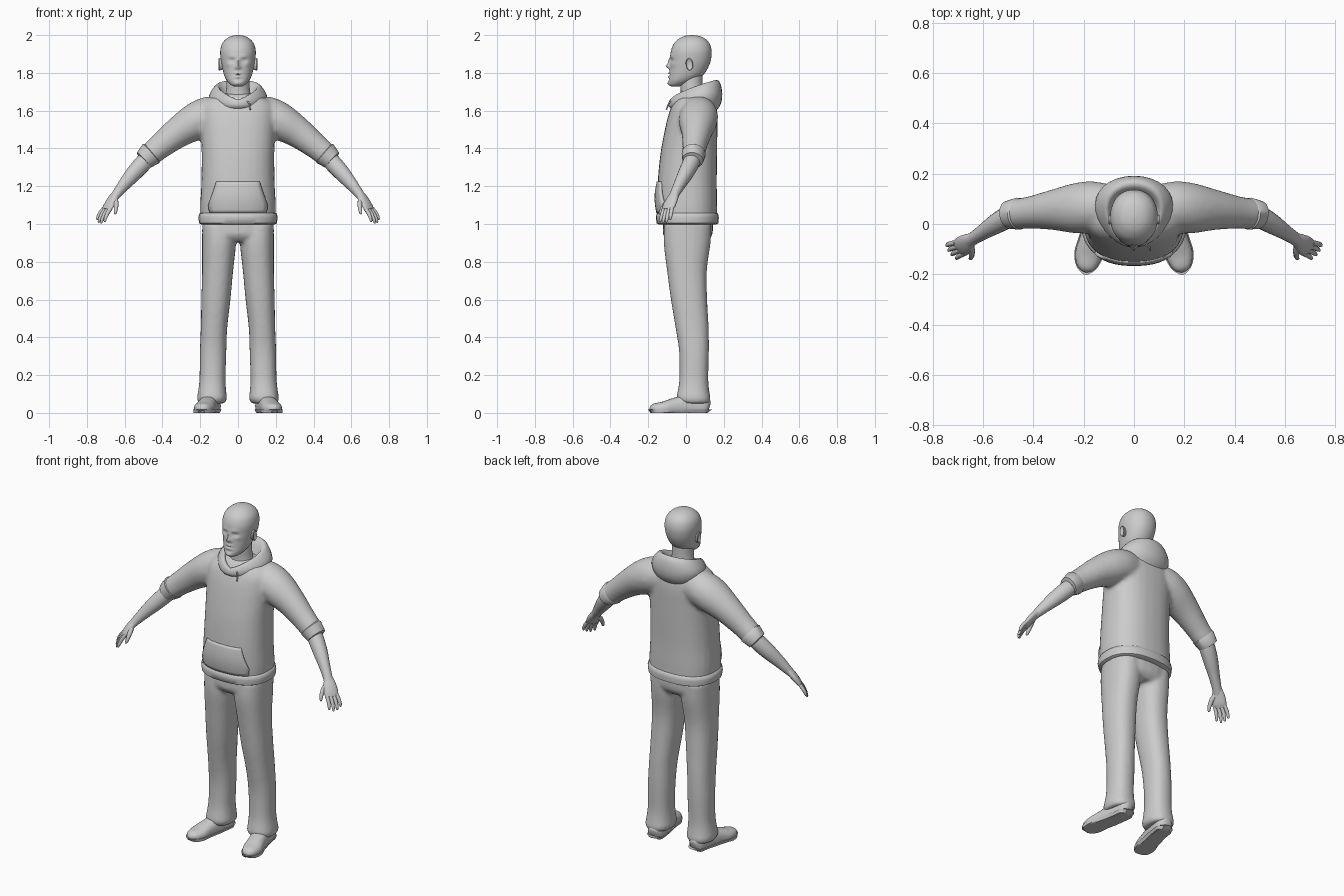
import bpy, bmesh, math
from mathutils import Vector

if "Cube" in bpy.data.objects:
    bpy.data.objects.remove(bpy.data.objects["Cube"], do_unlink=True)

grey = bpy.data.materials.new("plain grey")
grey.use_nodes = True
COLOUR = (0.6, 0.6, 0.6, 1)
grey.diffuse_color = COLOUR
grey.node_tree.nodes["Principled BSDF"].inputs["Base Color"].default_value = COLOUR


def refine(rows, steps=4):
    """Catmull-Rom interpolation between rows of numbers."""
    out, last = [], len(rows) - 1
    for i in range(last):
        a, b, c, d = (rows[min(max(k, 0), last)] for k in (i - 1, i, i + 1, i + 2))
        for s in range(steps):
            t = s / steps
            out.append([q + t / 2 * (r - p + t * (2 * p - 5 * q + 4 * r - w + t * (3 * (q - r) + w - p)))
                        for p, q, r, w in zip(a, b, c, d)])
    return out + [list(rows[-1])]


def skin(bm, rings):
    """Join rings of points into a capped skin."""
    loops = [[bm.verts.new(p) for p in ring] for ring in rings]
    n = len(loops[0])
    for a, b in zip(loops, loops[1:]):
        for i in range(n):
            j = (i + 1) % n
            bm.faces.new((a[i], a[j], b[j], b[i]))
    bm.faces.new(loops[0][::-1])
    bm.faces.new(loops[-1])


def oval(centre, u, v, n=28, power=2.0):
    pts = []
    for i in range(n):
        a = 2 * math.pi * i / n
        c, s = math.cos(a), math.sin(a)
        pts.append(centre + u * math.copysign(abs(c) ** (2 / power), c)
                   + v * math.copysign(abs(s) ** (2 / power), s))
    return pts


def column(rows, x=0, n=28, power=2.0):
    """Level rings from rows of height, half width, front y, back y."""
    return [oval(Vector((x, (f + b) / 2, z)), Vector((w, 0, 0)), Vector((0, (b - f) / 2, 0)), n, power)
            for z, w, f, b in rows]


def tube(rows, n=20, power=2.0):
    """Rings square to a path; rows of x, y, z, level radius, upright radius."""
    pts = [Vector(r[:3]) for r in rows]
    rings = []
    for i, r in enumerate(rows):
        t = (pts[min(i + 1, len(pts) - 1)] - pts[max(i - 1, 0)]).normalized()
        u = t.cross(Vector((0, 0, 1))).normalized()
        rings.append(oval(pts[i], u * r[3], u.cross(t) * r[4], n, power))
    return rings


def flip(rings):
    return [[Vector((-p.x, p.y, p.z)) for p in ring] for ring in rings]


def build(name, parts, both=False, voxel=0, relax=0, angle=50):
    bm = bmesh.new()
    for rings in parts:
        skin(bm, rings)
        if both:
            skin(bm, flip(rings))
    bmesh.ops.recalc_face_normals(bm, faces=bm.faces)
    return finish(name, bm, voxel, relax, angle)


def finish(name, bm, voxel=0, relax=0, angle=50):
    mesh = bpy.data.meshes.new(name)
    bm.to_mesh(mesh)
    bm.free()
    mesh.materials.append(grey)
    obj = bpy.data.objects.new(name, mesh)
    bpy.context.collection.objects.link(obj)
    if voxel:
        fuse = obj.modifiers.new("fuse", 'REMESH')
        fuse.mode, fuse.voxel_size, fuse.use_smooth_shade = 'VOXEL', voxel, True
        soft = obj.modifiers.new("soften", 'SMOOTH')
        soft.factor, soft.iterations = 0.5, relax
    else:
        bpy.ops.object.select_all(action='DESELECT')
        obj.select_set(True)
        bpy.context.view_layer.objects.active = obj
        bpy.ops.object.shade_smooth_by_angle(angle=math.radians(angle))
    return obj


# Hooded top: torso and sleeves fused
torso = refine([(1.02, .198, -.15, .165), (1.1, .2, -.152, .165), (1.22, .194, -.15, .163),
                (1.36, .192, -.137, .165), (1.47, .196, -.118, .166), (1.56, .2, -.098, .166),
                (1.62, .195, -.078, .158), (1.66, .16, -.055, .138), (1.69, .09, -.03, .1)])
sleeve = refine([(.1, .07, 1.585, .09, .095), (.165, .068, 1.57, .102, .102), (.235, .062, 1.536, .1, .098),
                 (.32, .056, 1.483, .081, .082), (.41, .046, 1.413, .065, .068),
                 (.46, .041, 1.372, .061, .063), (.485, .04, 1.35, .055, .056)])
arm_rings = tube(sleeve)
build("hooded_top", [column(torso, power=2.4), arm_rings, flip(arm_rings)], voxel=.012, relax=5)

# Waist hem and sleeve cuffs
build("waist_hem", [column([(.998, .196, -.145, .16), (1.004, .206, -.155, .171), (1.035, .21, -.16, .174),
                            (1.055, .205, -.156, .17), (1.06, .195, -.148, .162)], power=2.4)])
build("sleeve_cuffs", [tube([(.452, .041, 1.38, .055, .058), (.46, .041, 1.373, .064, .067),
                             (.5, .036, 1.338, .056, .054), (.508, .033, 1.331, .052, .049),
                             (.5, .036, 1.338, .04, .04)])], both=True)

# Front pocket that follows the belly
def belly(x, z):
    lo, hi = next((p for p in zip(torso, torso[1:]) if p[1][0] >= z))
    k = (z - lo[0]) / (hi[0] - lo[0])
    w, f, b = (lo[i] + k * (hi[i] - lo[i]) for i in (1, 2, 3))
    return (f + b) / 2 - (b - f) / 2 * (1 - abs(x / w) ** 2.4) ** (1 / 2.4)

bm = bmesh.new()
grid = []
for z, half in ((1.058, .15), (1.075, .155), (1.1, .158), (1.13, .148), (1.17, .133), (1.21, .12), (1.225, .115)):
    row = []
    for i in range(13):
        x = half * (i / 6 - 1)
        puff = .004 + .011 * math.sin(math.pi * (z - 1.05) / .18)
        row.append(bm.verts.new((x, belly(x, z) - puff, z)))
    grid.append(row)
for a, b in zip(grid, grid[1:]):
    for i in range(12):
        bm.faces.new((a[i], a[i + 1], b[i + 1], b[i]))
pocket = finish("front_pocket", bm)
thick = pocket.modifiers.new("thickness", 'SOLIDIFY')
thick.thickness, thick.offset = .014, -1

# Hood lying round the neck, low in front and high behind
hood = []
for yf, zf, yb, zb, w in refine([(-.065, 1.6, .14, 1.575, .115), (-.092, 1.622, .182, 1.63, .143),
                                 (-.092, 1.645, .192, 1.69, .152), (-.082, 1.658, .178, 1.752, .122),
                                 (-.066, 1.652, .145, 1.755, .1), (-.045, 1.63, .1, 1.67, .075)], 3):
    ring = []
    for i in range(32):
        a = 2 * math.pi * i / 32
        t = (1 - math.cos(a)) / 2
        ring.append(Vector((w * math.sin(a) * (1 - .18 * math.cos(a)), yf + (yb - yf) * t, zf + (zb - zf) * t ** .6)))
    hood.append(ring)
build("hood", [hood], angle=60)
build("draw_cord", [tube([(.05, -.082, 1.65, .004, .004), (.062, -.093, 1.635, .004, .004),
                          (.064, -.104, 1.605, .004, .004)], 8)])

# Trousers: hips and legs fused
hips = refine([(1.04, .18, -.12, .14), (.99, .188, -.122, .143), (.94, .186, -.12, .138), (.905, .15, -.09, .11)])
leg = []
for z, x, w, f, b in refine([(1.0, .1, .09, -.115, .135), (.9, .1, .09, -.118, .13), (.75, .108, .082, -.1, .11),
                             (.6, .117, .077, -.08, .112), (.45, .127, .07, -.055, .12), (.32, .132, .07, -.036, .121),
                             (.18, .135, .069, -.035, .118), (.11, .137, .075, -.045, .124),
                             (.075, .138, .079, -.05, .13), (.05, .139, .068, -.035, .125)]):
    leg += column([(z, w, f, b)], x, power=2.3)
build("trousers", [column(hips, power=2.4), leg, flip(leg)], voxel=.011, relax=3)

# Shoes with flat soles
foot = refine([(.133, .122, .03, .02, .025), (.136, .1, .035, .045, .055), (.146, .03, .035, .048, .068),
               (.166, -.06, .03, .05, .05), (.18, -.12, .022, .054, .038),
               (.19, -.17, .018, .038, .03), (.194, -.189, .014, .012, .012)])
shoe = tube(foot, power=2.4)
sole = tube([(x, y, z, w + .004, .05) for x, y, z, w, h in foot], power=2.6)
for rings, top in ((shoe, 1), (sole, .018)):
    for ring in rings:
        for p in ring:
            p.z = min(max(p.z, 0), top)
build("shoes", [shoe], both=True)
build("shoe_soles", [sole], both=True, angle=40)

# Forearms and hands
build("forearms", [tube(refine([(.46, .045, 1.37, .042, .042), (.5, .028, 1.325, .044, .046),
                                (.55, .0, 1.27, .04, .043), (.6, -.032, 1.212, .031, .034),
                                (.64, -.058, 1.162, .026, .025), (.66, -.073, 1.135, .028, .02)]))], both=True)
palm = tube(refine([(.642, -.056, 1.165, .022, .02), (.665, -.074, 1.13, .036, .02),
                    (.685, -.09, 1.095, .04, .017), (.697, -.1, 1.075, .036, .01)], 3), 16)
hand_parts = [palm]
across = Vector((-.66, -.75, 0))
for k, length in zip((-1.5, -.5, .5, 1.5), (.78, .95, 1, .9)):
    base = Vector((.691, -.095, 1.085)) + across * .0185 * k
    reach = Vector((.042, -.02, -.082)) * length + across * .004 * k
    finger = []
    for t, r in ((0, .0105), (.4, .0105), (.75, .009), (.95, .006), (1, .002)):
        finger.append((*(base + reach * t + Vector((.006, 0, 0)) * math.sin(math.pi * t)), r, r))
    hand_parts.append(tube(finger, 10))
hand_parts.append(tube([(.65, -.08, 1.135, .014, .014), (.645, -.108, 1.108, .013, .014),
                        (.646, -.127, 1.08, .011, .011), (.65, -.137, 1.058, .008, .008),
                        (.652, -.14, 1.05, .002, .002)], 10))
build("hands", hand_parts, both=True, angle=60)

# Head, with features raised and sunk on the front
build("neck", [column(refine([(1.62, .085, -.04, .11), (1.69, .066, -.028, .092),
                              (1.75, .06, -.03, .088), (1.82, .06, -.02, .09)]))])
skull = refine([(1.728, .022, -.078, -.035), (1.738, .04, -.09, .0), (1.76, .06, -.092, .05),
                (1.79, .074, -.088, .092), (1.83, .084, -.085, .118), (1.87, .091, -.083, .132),
                (1.915, .094, -.08, .136), (1.955, .084, -.064, .125), (1.982, .06, -.036, .1),
                (1.995, .034, -.008, .07), (2.0, .008, .02, .04)], 5)
features = [(0, 1.835, .009, .012, .022), (0, 1.86, .007, .018, .012), (.012, 1.828, .007, .007, .009),
            (.032, 1.866, .014, .009, -.011), (.032, 1.866, .007, .005, .005), (.03, 1.887, .02, .008, .006),
            (0, 1.798, .02, .005, .008), (0, 1.789, .02, .003, -.005), (0, 1.78, .017, .005, .007),
            (0, 1.765, .02, .005, -.004), (0, 1.745, .02, .01, .006), (.05, 1.845, .015, .012, .004)]
head = column(skull, n=64, power=2.15)
for ring in head:
    for p in ring:
        if p.y < -.01:
            p.y -= sum(amp * math.exp(-((abs(p.x) - x) / sx) ** 2 - ((p.z - z) / sz) ** 2)
                       for x, z, sx, sz, amp in features)
build("head", [head], angle=80)

# Ears
ear = [oval(Vector((x, .012 + x * .06, 1.845)), Vector((0, w, w * .25)), Vector((0, -h * .15, h)), 16)
       for x, w, h in ((.078, .014, .026), (.092, .018, .031), (.099, .019, .033), (.102, .016, .03), (.096, .009, .018))]
build("ears", [ear], both=True)
